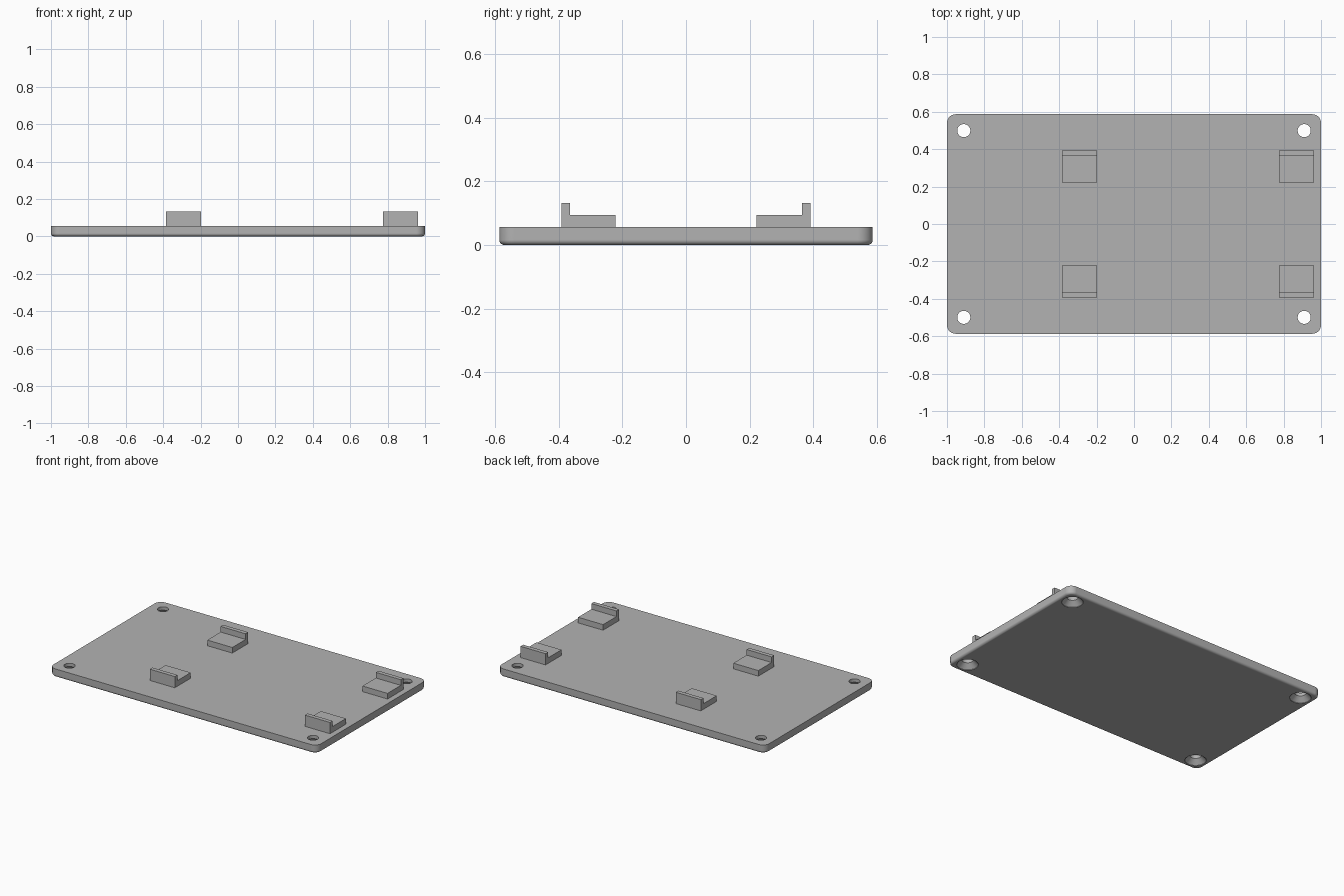
import bpy, bmesh, math
from mathutils import Matrix, Vector

if "Cube" in bpy.data.objects:
    bpy.data.objects.remove(bpy.data.objects["Cube"], do_unlink=True)

HALF_X, HALF_Y, THICK = 1.0, 0.587, 0.056
HOLE_X, HOLE_Y, HOLE_R = 0.91, 0.499, 0.035

# Single grey material
grey = bpy.data.materials.new("plain grey")
grey.use_nodes = True
colour = (0.45, 0.45, 0.45, 1)
grey.diffuse_color = colour
grey.node_tree.nodes["Principled BSDF"].inputs["Base Color"].default_value = colour


def make_object(name, bm):
    bmesh.ops.recalc_face_normals(bm, faces=bm.faces[:])
    mesh = bpy.data.meshes.new(name)
    bm.to_mesh(mesh)
    bm.free()
    mesh.materials.append(grey)
    obj = bpy.data.objects.new(name, mesh)
    bpy.context.scene.collection.objects.link(obj)
    return obj


def activate(obj):
    bpy.ops.object.select_all(action="DESELECT")
    obj.select_set(True)
    bpy.context.view_layer.objects.active = obj


# Base plate: rounded corners, then a fillet around the underside
bm = bmesh.new()
bmesh.ops.create_cube(bm, size=1, matrix=Matrix.Translation((0, 0, THICK / 2))
                      @ Matrix.Diagonal((2 * HALF_X, 2 * HALF_Y, THICK, 1)))
upright = [e for e in bm.edges if abs(e.verts[0].co.z - e.verts[1].co.z) > 0.01]
bmesh.ops.bevel(bm, geom=upright, offset=0.047, segments=8, profile=0.5, affect="EDGES")
under = [e for e in bm.edges if all(v.co.z < 0.001 for v in e.verts)]
bmesh.ops.bevel(bm, geom=under, offset=0.016, segments=5, profile=0.5, affect="EDGES")
plate = make_object("base_plate", bm)

# Countersunk screw holes: lathe the cutter profile (radius, height)
profile = [(0.066, -0.02), (0.066, 0.003), (HOLE_R, 0.034), (HOLE_R, THICK + 0.02)]
SIDES = 40
bm = bmesh.new()
for sx in (-1, 1):
    for sy in (-1, 1):
        rings = [[bm.verts.new((sx * HOLE_X + r * math.cos(2 * math.pi * i / SIDES),
                                sy * HOLE_Y + r * math.sin(2 * math.pi * i / SIDES), z))
                  for i in range(SIDES)] for r, z in profile]
        for low, high in zip(rings, rings[1:]):
            for i in range(SIDES):
                j = (i + 1) % SIDES
                bm.faces.new((low[i], low[j], high[j], high[i]))
        bm.faces.new(rings[0][::-1])
        bm.faces.new(rings[-1])
cutter = make_object("hole_cutter", bm)
cutter.hide_render = True

activate(plate)
cut = plate.modifiers.new("screw holes", "BOOLEAN")
cut.operation, cut.solver, cut.object = "DIFFERENCE", "EXACT", cutter
bpy.ops.object.modifier_apply(modifier=cut.name)
bpy.data.objects.remove(cutter, do_unlink=True)
bpy.ops.object.shade_smooth_by_angle(angle=math.radians(30))
weighted = plate.modifiers.new("clean shading", "WEIGHTED_NORMAL")
weighted.keep_sharp = True


# L-shaped rests with the raised lip on the outer side
def make_rest(name, x0, side):
    outline = [(0.222, THICK - 0.004), (0.392, THICK - 0.004), (0.392, 0.132),
               (0.364, 0.132), (0.364, 0.094), (0.222, 0.094)]
    bm = bmesh.new()
    face = bm.faces.new([bm.verts.new((x0, side * y, z)) for y, z in outline])
    swept = bmesh.ops.extrude_face_region(bm, geom=[face])["geom"]
    bmesh.ops.translate(bm, vec=Vector((0.187, 0, 0)),
                        verts=[g for g in swept if isinstance(g, bmesh.types.BMVert)])
    return make_object(name, bm)


for x_name, x0 in (("middle", -0.385), ("left", 0.775)):
    for y_name, side in (("front", -1), ("back", 1)):
        make_rest(f"{y_name}_{x_name}_rest", x0, side)
